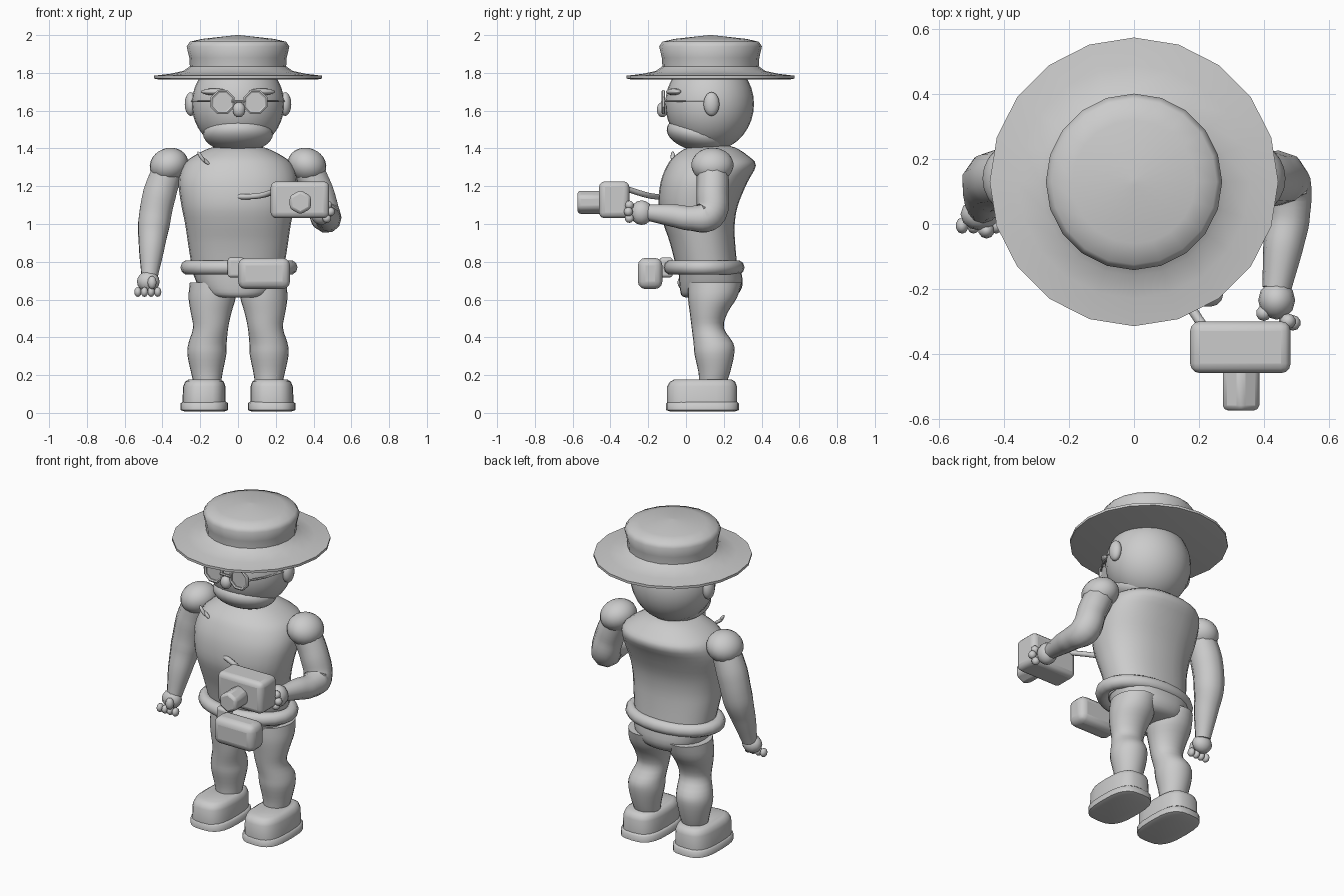
import bpy, bmesh, math
from math import sin, cos, pi
from mathutils import Vector

if "Cube" in bpy.data.objects:
    bpy.data.objects.remove(bpy.data.objects["Cube"])

grey = bpy.data.materials.new("plain grey")
grey.use_nodes = True
tone = (0.6, 0.6, 0.6, 1)
grey.diffuse_color = tone
grey.node_tree.nodes["Principled BSDF"].inputs["Base Color"].default_value = tone


def finish(ob, name, angle=40):
    ob.name = name
    ob.data.materials.clear()
    ob.data.materials.append(grey)
    bpy.ops.object.select_all(action='DESELECT')
    ob.select_set(True)
    bpy.context.view_layer.objects.active = ob
    bpy.ops.object.shade_smooth_by_angle(angle=math.radians(angle))
    return ob


def new_object(name, bm, angle=40):
    bmesh.ops.recalc_face_normals(bm, faces=bm.faces)
    mesh = bpy.data.meshes.new(name)
    bm.to_mesh(mesh)
    bm.free()
    ob = bpy.data.objects.new(name, mesh)
    bpy.context.collection.objects.link(ob)
    return finish(ob, name, angle)


def smooth_rows(rows, steps):
    """Catmull-Rom interpolation between profile rows."""
    out = []
    for i in range(len(rows) - 1):
        quad = [rows[max(i - 1, 0)], rows[i], rows[i + 1], rows[min(i + 2, len(rows) - 1)]]
        for s in range(steps):
            t = s / steps
            out.append([0.5 * (2 * b + (c - a) * t + (2 * a - 5 * b + 4 * c - d) * t * t
                               + (3 * b - a - 3 * c + d) * t ** 3) for a, b, c, d in zip(*quad)])
    return out + [rows[-1]]


def loft(name, rows, sides=24, power=2.0, steps=3, angle=40):
    """Stack rounded sections; each row is z, x low, x high, y low, y high."""
    bm = bmesh.new()
    rings = []
    for z, xa, xb, ya, yb in (smooth_rows(rows, steps) if steps > 1 else rows):
        ring = []
        for k in range(sides):
            c, s = cos(2 * pi * k / sides), sin(2 * pi * k / sides)
            px = math.copysign(abs(c) ** (2 / power), c)
            py = math.copysign(abs(s) ** (2 / power), s)
            ring.append(bm.verts.new(((xa + xb + (xb - xa) * px) / 2,
                                      (ya + yb + (yb - ya) * py) / 2, z)))
        rings.append(ring)
    for low, high in zip(rings, rings[1:]):
        for k in range(sides):
            n = (k + 1) % sides
            bm.faces.new((low[k], low[n], high[n], high[k]))
    bm.faces.new(rings[0])
    bm.faces.new(rings[-1])
    return new_object(name, bm, angle)


def ball(name, at, size, tilt=(0, 0, 0), segs=20):
    bpy.ops.mesh.primitive_uv_sphere_add(segments=segs, ring_count=segs * 2 // 3,
                                         location=at, rotation=tilt)
    ob = bpy.context.object
    ob.scale = size if isinstance(size, tuple) else (size,) * 3
    return finish(ob, name)


def box(name, at, size, bevel):
    bpy.ops.mesh.primitive_cube_add(size=1, location=at)
    ob = bpy.context.object
    ob.scale = size
    bpy.ops.object.transform_apply(location=False, rotation=False, scale=True)
    mod = ob.modifiers.new("rounding", 'BEVEL')
    mod.width, mod.segments = bevel, 3
    return finish(ob, name)


def tube(name, points, closed=False, kind='BEZIER', res=3):
    """Round tube through points given as x, y, z, radius."""
    cu = bpy.data.curves.new(name, 'CURVE')
    cu.dimensions, cu.bevel_depth, cu.bevel_resolution = '3D', 1, res
    cu.use_fill_caps, cu.resolution_u = True, 6
    sp = cu.splines.new(kind)
    pts = sp.bezier_points if kind == 'BEZIER' else sp.points
    pts.add(len(points) - 1)
    for p, (x, y, z, r) in zip(pts, points):
        p.radius = r
        if kind == 'BEZIER':
            p.co = (x, y, z)
            p.handle_left_type = p.handle_right_type = 'AUTO'
        else:
            p.co = (x, y, z, 1)
    sp.use_cyclic_u = closed
    ob = bpy.data.objects.new(name, cu)
    bpy.context.collection.objects.link(ob)
    bpy.ops.object.select_all(action='DESELECT')
    ob.select_set(True)
    bpy.context.view_layer.objects.active = ob
    bpy.ops.object.convert(target='MESH')
    return finish(bpy.context.object, name)


# Hat: turned profile with a thin brim and waisted crown
hat = [(1.765, .42), (1.77, .445), (1.785, .445), (1.795, .36), (1.81, .29), (1.835, .255),
       (1.88, .258), (1.94, .272), (1.965, .255), (1.98, .19), (2.0, .01)]
loft("hat", [(z, -r, r, .13 - r, .13 + r) for z, r in hat], sides=20, steps=1, angle=50)

# Head and face
ball("head", (0, .125, 1.635), (.245, .235, .25), segs=28)
ball("beard", (0, .065, 1.475), (.185, .17, .09), (math.radians(-12), 0, 0), 28)
ball("nose", (.005, -.125, 1.605), (.034, .03, .04), segs=14)
for side, label in ((1, "left"), (-1, "right")):
    ball(label + "_ear", (side * .25, .135, 1.635), (.032, .042, .063), segs=16)
    ball(label + "_eyebrow", (side * .125, -.065, 1.7), (.075, .035, .018),
         (0, 0, side * .35), 14)
    cx = side * .087 + .005
    rim = [(cx + .06 * cos(k * pi / 4 + pi / 8), -.12, 1.645 + .06 * sin(k * pi / 4 + pi / 8), .01)
           for k in range(8)]
    tube(label + "_glasses_rim", rim, True, 'POLY', 1)
    bpy.ops.mesh.primitive_cylinder_add(vertices=8, radius=.058, depth=.006,
                                        location=(cx, -.115, 1.645),
                                        rotation=(pi / 2, pi / 8, 0))
    finish(bpy.context.object, label + "_lens")
    tube(label + "_glasses_arm", [(side * .145, -.12, 1.65, .006), (side * .2, -.03, 1.65, .006),
                                  (side * .25, .12, 1.65, .006)], kind='POLY', res=1)
tube("glasses_bridge", [(-.035, -.125, 1.65, .007), (.04, -.125, 1.65, .007)], kind='POLY', res=1)

# Torso with raised shoulder ridge at the back, and hips
torso = [(.74, .24, -.045, .275), (.9, .265, -.085, .26), (1.0, .28, -.12, .258),
         (1.1, .3, -.145, .275), (1.22, .315, -.135, .325), (1.31, .292, -.1, .37),
         (1.36, .235, -.06, .33), (1.405, .14, .01, .26), (1.418, .04, .1, .2)]
loft("torso", [(z, -r, r, a, b) for z, r, a, b in torso], sides=28, power=2.25)
hips = [(.61, .1, .0, .2), (.625, .17, -.025, .27), (.68, .215, -.035, .3), (.76, .245, -.04, .29)]
loft("hips", [(z, -r, r, a, b) for z, r, a, b in hips], sides=28, power=2.3)
for k in (0, 1):
    ball("chest_pin", (-.175 - .02 * k, -.062 - .008 * k, 1.335 + .02 * k),
         (.035, .012, .01), (0, .7 + .3 * k, 0), 10)

# Belt, buckle and pouch
belt = [(.005 + .27 * cos(k * pi / 12), .095 + .175 * sin(k * pi / 12), .77, .04) for k in range(24)]
tube("belt", belt, True, 'POLY')
box("belt_buckle", (-.01, -.105, .77), (.09, .07, .105), .015)
box("belt_pouch", (.138, -.19, .738), (.275, .13, .165), .04)

# Legs and shoes: z, inner x, outer x, front y, back y
leg = [(.16, .09, .235, .07, .215), (.22, .08, .25, .065, .235), (.31, .062, .268, .045, .255),
       (.37, .06, .262, .04, .25), (.45, .052, .238, .03, .2), (.53, .035, .25, .02, .22),
       (.61, .012, .262, .01, .27), (.69, .01, .255, .01, .295)]
sole = [(.008, .07, .285, -.085, .26), (.015, .052, .305, -.105, .28),
        (.05, .052, .305, -.105, .28), (.06, .065, .29, -.095, .27)]
shoe = [(.055, .065, .295, -.1, .27), (.14, .067, .29, -.1, .27), (.165, .075, .28, -.085, .26),
        (.178, .095, .26, -.06, .24)]
for side, label in ((1, "left"), (-1, "right")):
    def mirrored(rows):
        return [(z, *sorted((side * a, side * b)), c, d) for z, a, b, c, d in rows]
    loft(label + "_leg", mirrored(leg))
    loft(label + "_sole", mirrored(sole), power=3, steps=1, angle=60)
    loft(label + "_shoe", mirrored(shoe), power=3, steps=1, angle=60)
    ball(label + "_sleeve", (side * .365, .14, 1.312), (.104, .112, .09), (0, side * .35, 0))

# Right arm hanging, with a small hand
tube("right_arm", [(-.37, .14, 1.29, .085), (-.415, .14, 1.16, .092), (-.445, .125, 1.0, .088),
                   (-.457, .085, .87, .07), (-.468, .045, .72, .045)])
ball("right_hand", (-.475, .03, .695), (.06, .05, .055), segs=12)
ball("right_thumb", (-.455, -.02, .69), (.025, .025, .035), segs=10)
for k in range(4):
    ball("right_finger", (-.53 + .035 * k, -.005, .64), (.02, .025, .026), segs=10)

# Left arm bent forward, holding the camera
tube("left_arm", [(.37, .14, 1.29, .085), (.425, .14, 1.17, .085), (.462, .12, 1.045, .085),
                  (.475, .03, 1.03, .068), (.46, -.07, 1.045, .062), (.44, -.2, 1.06, .045)])
ball("left_hand", (.44, -.235, 1.06), (.057, .06, .065), segs=12)
for x, y, z in ((.49, -.305, 1.065), (.47, -.3, 1.03), (.4, -.275, 1.07), (.475, -.3, 1.1)):
    ball("left_finger", (x, y, z), .024, segs=10)

# Camera with hexagonal lens and neck strap
box("camera_body", (.328, -.38, 1.128), (.31, .16, .195), .03)
bpy.ops.mesh.primitive_cylinder_add(vertices=6, radius=.065, depth=.14,
                                    location=(.33, -.505, 1.115), rotation=(pi / 2, 0, 0))
lens = bpy.context.object
mod = lens.modifiers.new("rounding", 'BEVEL')
mod.width, mod.segments = .016, 2
finish(lens, "camera_lens")
tube("camera_strap", [(0, -.13, 1.145, .015), (.06, -.16, 1.145, .015), (.14, -.215, 1.155, .015),
                      (.21, -.31, 1.185, .015)])
